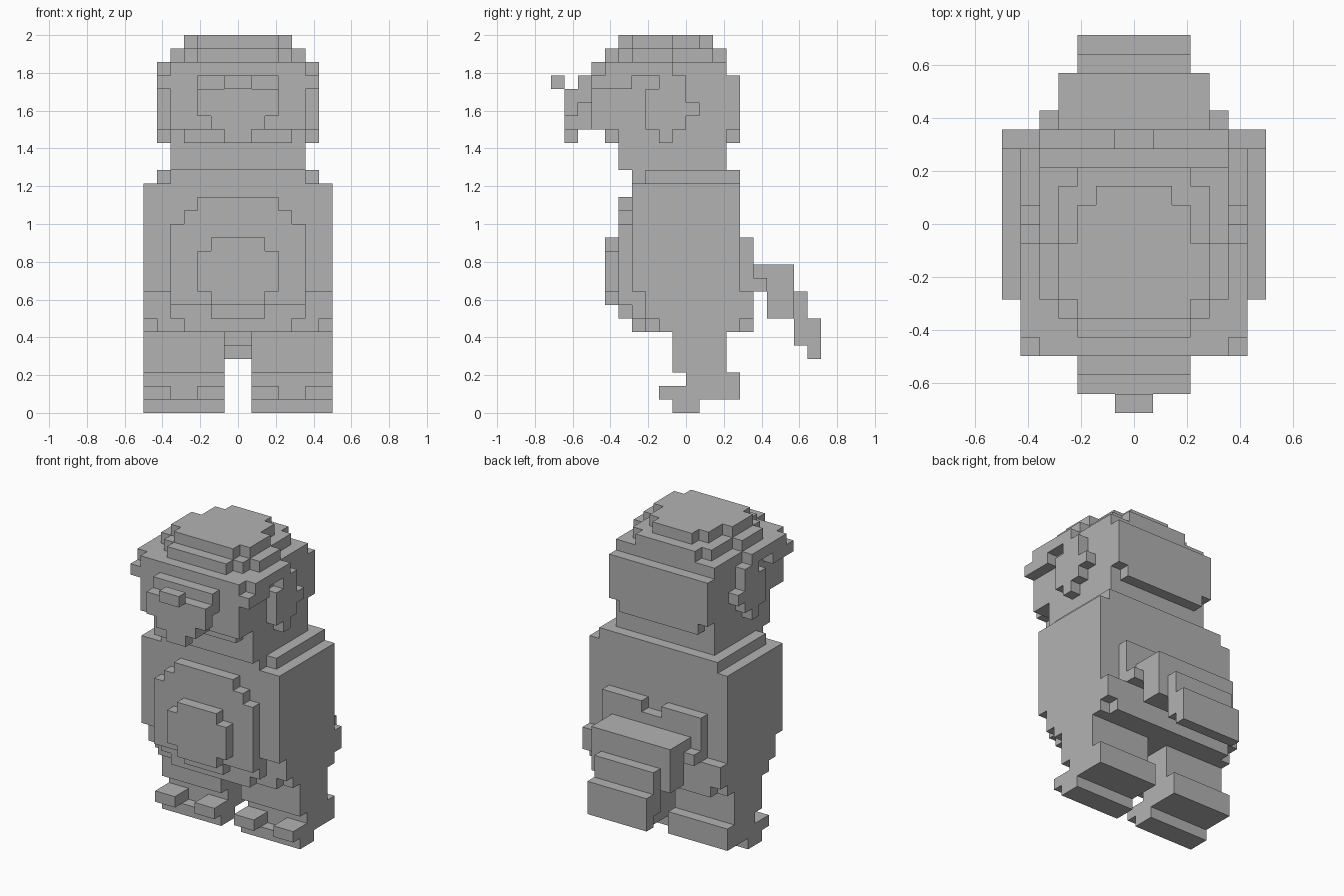
import bpy
import bmesh
from mathutils import Vector

default_cube = bpy.data.objects.get("Cube")
if default_cube:
    bpy.data.objects.remove(default_cube, do_unlink=True)

UNIT = 1 / 14
material = bpy.data.materials.new("stone grey")
material.use_nodes = True
grey = (0.448, 0.448, 0.448, 1)
material.diffuse_color = grey
material.node_tree.nodes["Principled BSDF"].inputs["Base Color"].default_value = grey

parts = {}      # part name -> occupied grid cells


def pair(part, inner, outer, depth, height):
    """Fill mirrored blocks reaching from inner to outer on both sides."""
    cells = parts.setdefault(part, set())
    for x in range(inner, outer):
        for y in range(*depth):
            for z in range(*height):
                cells.update({(x, y, z), (-x - 1, y, z)})


def block(part, half_width, depth, height):
    """Fill one centred block."""
    pair(part, 0, half_width, depth, height)


# Feet, toes and legs
pair("sole", 1, 7, depth=(-1, 1), height=(0, 1))
pair("foot", 1, 7, depth=(0, 4), height=(1, 3))
pair("toes", 1, 3, depth=(-2, 0), height=(1, 2))
pair("toes", 5, 7, depth=(-2, 0), height=(1, 2))
pair("leg", 1, 7, depth=(-1, 3), height=(3, 6))

# Torso with a tapered lower edge and shoulders
block("torso", half_width=7, depth=(-4, 4), height=(9, 17))
block("torso", half_width=7, depth=(-3, 5), height=(7, 9))
block("torso", half_width=5, depth=(-4, 4), height=(7, 9))
block("torso", half_width=7, depth=(-2, 4), height=(6, 7))
block("torso", half_width=6, depth=(-3, 5), height=(6, 7))
block("torso", half_width=4, depth=(-4, 5), height=(6, 7))
block("shoulders", half_width=6, depth=(-3, 4), height=(17, 18))
block("shoulders", half_width=5, depth=(-4, 4), height=(17, 18))

# Stepped belly
block("belly", half_width=5, depth=(-5, -4), height=(8, 14))
block("belly", half_width=4, depth=(-5, -4), height=(14, 15))
block("belly", half_width=3, depth=(-5, -4), height=(15, 16))
block("belly", half_width=2, depth=(-5, -4), height=(7, 8))
block("belly_patch", half_width=3, depth=(-6, -5), height=(9, 12))
block("belly_patch", half_width=2, depth=(-6, -5), height=(8, 13))

# Rump and descending tail
block("rump", half_width=5, depth=(4, 5), height=(9, 12))
pair("rump", 1, 5, depth=(4, 5), height=(12, 13))
block("tail_base", half_width=5, depth=(5, 6), height=(9, 10))
block("tail_base", half_width=4, depth=(5, 8), height=(9, 11))
block("tail_middle", half_width=4, depth=(6, 8), height=(7, 9))
block("tail_middle", half_width=3, depth=(7, 9), height=(7, 9))
block("tail_tip", half_width=3, depth=(8, 10), height=(5, 7))
block("tail_tip", half_width=3, depth=(9, 10), height=(4, 5))

# Neck and head
block("neck", half_width=5, depth=(-5, 3), height=(18, 20))
block("head", half_width=5, depth=(-7, 4), height=(21, 25))
block("head", half_width=4, depth=(-6, 4), height=(20, 21))
block("head", half_width=5, depth=(-5, 3), height=(20, 21))

# Brow and stepped crown, narrower towards the back
block("brow", half_width=6, depth=(-7, -4), height=(24, 25))
block("crown_lower", half_width=5, depth=(-7, 3), height=(25, 26))
block("crown_lower", half_width=6, depth=(-6, -1), height=(25, 26))
block("crown_middle", half_width=3, depth=(-6, 3), height=(26, 27))
block("crown_middle", half_width=4, depth=(-5, 2), height=(26, 27))
block("crown_middle", half_width=5, depth=(-4, -1), height=(26, 27))
block("crown_top", half_width=2, depth=(-5, 2), height=(27, 28))
block("crown_top", half_width=3, depth=(-5, 1), height=(27, 28))
block("crown_top", half_width=4, depth=(-4, -1), height=(27, 28))

# Muzzle, nose and chin
block("muzzle", half_width=3, depth=(-8, -7), height=(23, 25))
block("muzzle", half_width=2, depth=(-8, -7), height=(21, 23))
block("muzzle", half_width=3, depth=(-9, -8), height=(22, 24))
block("chin", half_width=2, depth=(-9, -8), height=(21, 22))
block("chin", half_width=1, depth=(-9, -8), height=(20, 21))
block("nose", half_width=1, depth=(-10, -9), height=(24, 25))

# Ears
pair("ears", 5, 6, depth=(-3, 0), height=(21, 24))
pair("ears", 5, 6, depth=(-2, 0), height=(24, 25))
pair("ears", 5, 6, depth=(0, 1), height=(22, 23))
pair("ears", 5, 6, depth=(-2, -1), height=(20, 21))

# Build only the exposed sides of every part
occupied = set().union(*parts.values())
directions = [Vector(row) * sign
              for row in ((1, 0, 0), (0, 1, 0), (0, 0, 1)) for sign in (-1, 1)]

for name, cells in parts.items():
    bm = bmesh.new()
    for cell in sorted(cells):
        centre = Vector(cell) + Vector((0.5, 0.5, 0.5))
        for normal in directions:
            neighbour = tuple(int(c + n) for c, n in zip(cell, normal))
            if neighbour in occupied:
                continue
            side = Vector((normal.y, normal.z, normal.x))
            up = normal.cross(side)
            corners = (-side - up, side - up, side + up, up - side)
            bm.faces.new([bm.verts.new((centre + (normal + corner) / 2) * UNIT)
                          for corner in corners])
    bmesh.ops.remove_doubles(bm, verts=bm.verts[:], dist=UNIT / 100)
    mesh = bpy.data.meshes.new(name)
    bm.to_mesh(mesh)
    bm.free()
    mesh.materials.append(material)
    bpy.context.collection.objects.link(bpy.data.objects.new(name, mesh))
